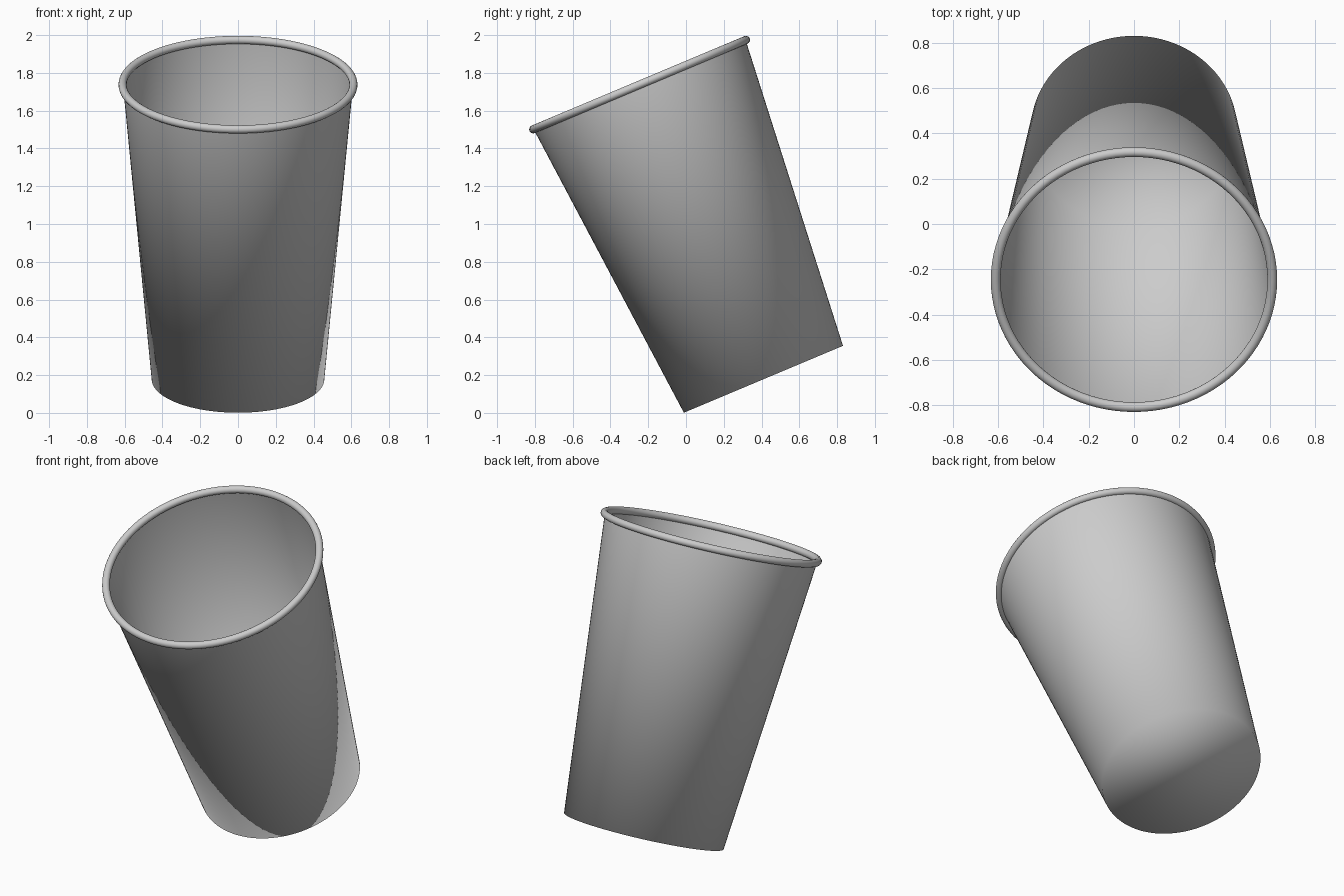
import bpy, bmesh, math
from mathutils import Matrix

if "Cube" in bpy.data.objects:
    bpy.data.objects.remove(bpy.data.objects["Cube"])

SEG = 96
R_BOTTOM, R_TOP, HEIGHT = 0.457, 0.609, 1.692
TILT = Matrix.Translation((0, 0.41, 0.178)) @ Matrix.Rotation(math.radians(22.8), 4, 'X')


def ring(bm, radius, z):
    return [bm.verts.new((radius * math.cos(2 * math.pi * i / SEG),
                          radius * math.sin(2 * math.pi * i / SEG), z)) for i in range(SEG)]


# Thin tapered cup wall with a closed floor, smooth all over
bm = bmesh.new()
low, high = ring(bm, R_BOTTOM, 0), ring(bm, R_TOP, HEIGHT)
for i in range(SEG):
    j = (i + 1) % SEG
    bm.faces.new((low[i], low[j], high[j], high[i]))
bm.faces.new(low[::-1])
for f in bm.faces:
    f.smooth = True
mesh = bpy.data.meshes.new("cup_body")
bm.to_mesh(mesh)
bm.free()
body = bpy.data.objects.new("cup_body", mesh)
bpy.context.collection.objects.link(body)
body.matrix_world = TILT

# Rolled rim
bpy.ops.mesh.primitive_torus_add(major_radius=0.611, minor_radius=0.0215,
                                 major_segments=SEG, minor_segments=16)
rim = bpy.context.object
rim.name = "rolled_rim"
bpy.ops.object.shade_smooth()
rim.matrix_world = TILT @ Matrix.Translation((0, 0, HEIGHT))
